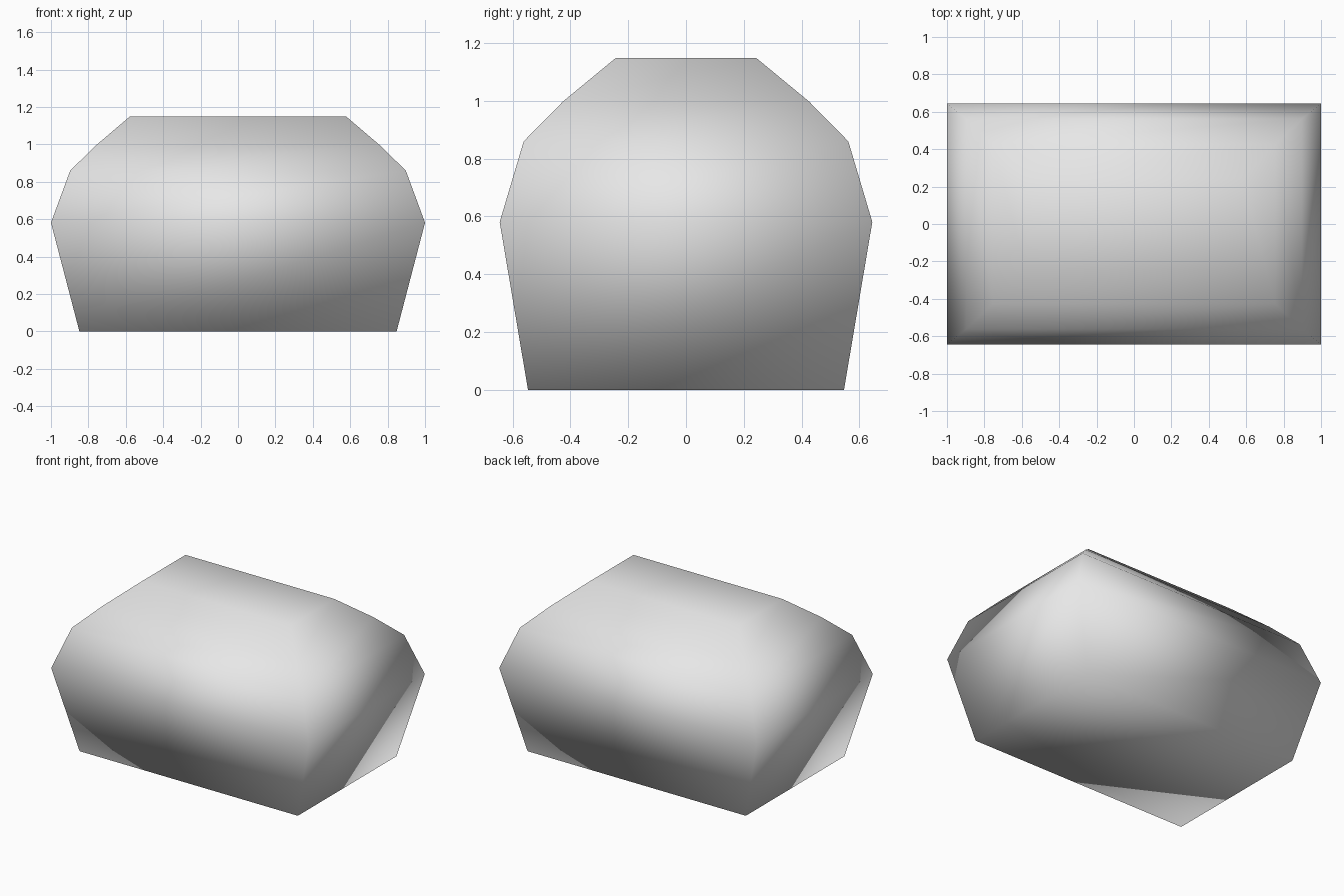
import bpy
import bmesh

if "Cube" in bpy.data.objects:
    bpy.data.objects.remove(bpy.data.objects["Cube"])

# Rectangular cross-sections from bottom to top: half width, half depth, height
RINGS = [
    (0.848, 0.547, 0.0),
    (1.0, 0.645, 0.581),
    (0.897, 0.562, 0.86),
    (0.755, 0.426, 0.998),
    (0.578, 0.243, 1.149),
]

grey = bpy.data.materials.new("light grey")
grey.diffuse_color = (0.8, 0.8, 0.8, 1.0)
grey.use_nodes = True
grey.node_tree.nodes["Principled BSDF"].inputs["Base Color"].default_value = grey.diffuse_color

# Faceted block: stacked rectangles joined by quads, capped at both ends
bm = bmesh.new()
loops = [[bm.verts.new((sx * w, sy * d, z))
          for sx, sy in ((-1, -1), (1, -1), (1, 1), (-1, 1))]
         for w, d, z in RINGS]
for low, high in zip(loops, loops[1:]):
    for i in range(4):
        j = (i + 1) % 4
        bm.faces.new((low[i], low[j], high[j], high[i]))
bm.faces.new(loops[0][::-1])
bm.faces.new(loops[-1])
bmesh.ops.recalc_face_normals(bm, faces=bm.faces)

# Smooth shading runs over every edge
for face in bm.faces:
    face.smooth = True

mesh = bpy.data.meshes.new("rounded_block")
bm.to_mesh(mesh)
bm.free()
mesh.materials.append(grey)
block = bpy.data.objects.new("rounded_block", mesh)
bpy.context.collection.objects.link(block)
